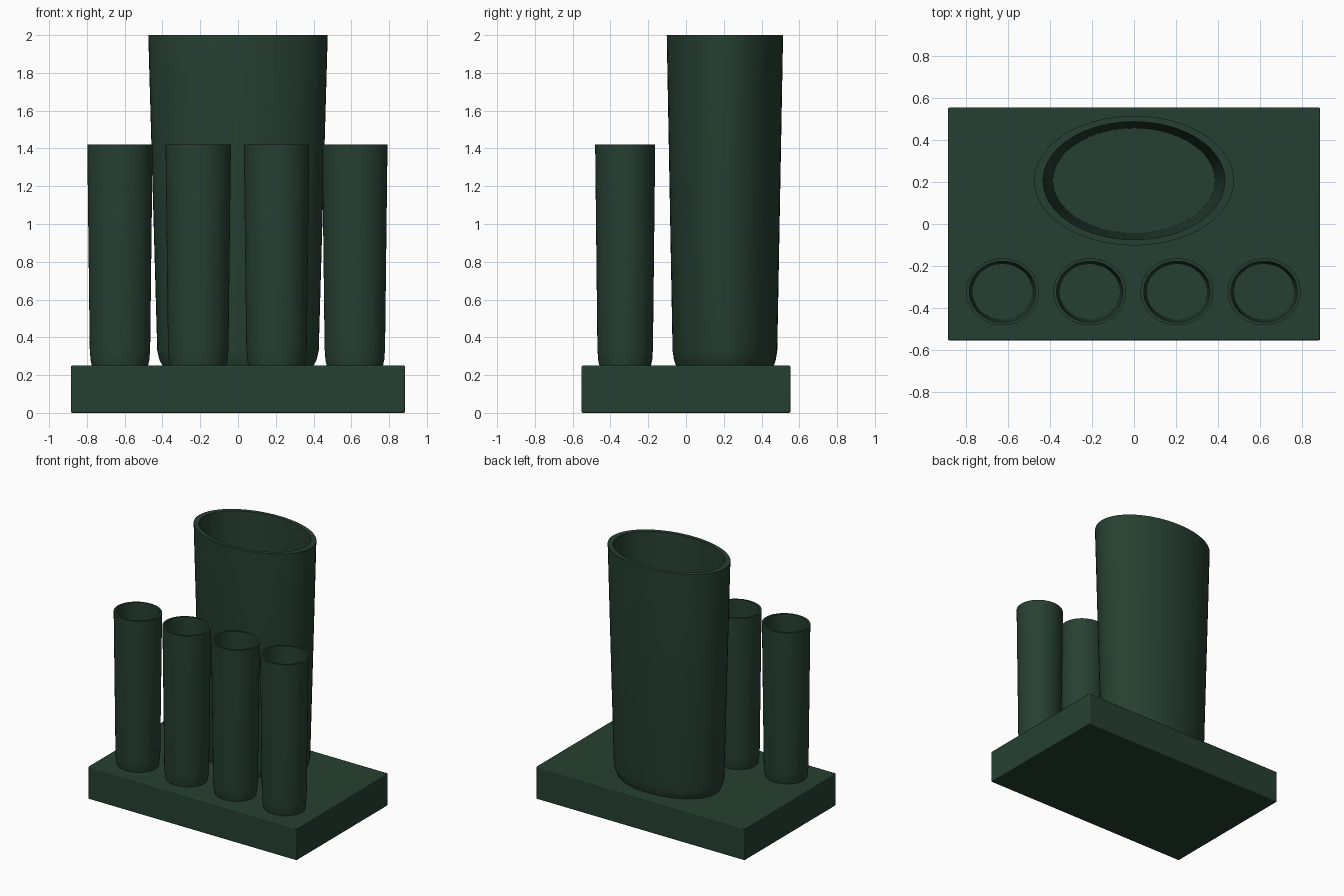
import bpy, bmesh, math

cube = bpy.data.objects.get("Cube")
if cube:
    bpy.data.objects.remove(cube, do_unlink=True)

GREEN = (0.0195, 0.0513, 0.0307, 1)
green = bpy.data.materials.new("dark_green")
green.use_nodes = True
green.diffuse_color = GREEN
green.node_tree.nodes["Principled BSDF"].inputs["Base Color"].default_value = GREEN

BASE_TOP = 0.25


def add_object(name, bm, location):
    bmesh.ops.recalc_face_normals(bm, faces=bm.faces)
    mesh = bpy.data.meshes.new(name)
    bm.to_mesh(mesh)
    bm.free()
    mesh.materials.append(green)
    obj = bpy.data.objects.new(name, mesh)
    obj.location = location
    bpy.context.collection.objects.link(obj)
    return obj


def shade(obj):
    bpy.ops.object.select_all(action='DESELECT')
    obj.select_set(True)
    bpy.context.view_layer.objects.active = obj
    bpy.ops.object.shade_smooth_by_angle(angle=math.radians(35))


def cup(name, x, y, rx, ry, profile, segments=64):
    """Oval cup: profile of (radius factor, height), capped at both ends."""
    bm = bmesh.new()
    rings = []
    for f, z in profile:
        angles = [2 * math.pi * i / segments for i in range(segments)]
        rings.append([bm.verts.new((rx * f * math.cos(a), ry * f * math.sin(a), z))
                      for a in angles])
    for low, high in zip(rings, rings[1:]):
        for i in range(segments):
            j = (i + 1) % segments
            bm.faces.new((low[i], low[j], high[j], high[i]))
    bm.faces.new(rings[0])
    bm.faces.new(rings[-1])
    shade(add_object(name, bm, (x, y, 0)))


# Rectangular base with a fine edge bevel
bm = bmesh.new()
bmesh.ops.create_cube(bm, size=1)
bmesh.ops.scale(bm, vec=(1.77, 1.106, BASE_TOP), verts=bm.verts)
base = add_object("base", bm, (0, 0, BASE_TOP / 2))
bevel = base.modifiers.new("edge_bevel", 'BEVEL')
bevel.width = 0.007
bevel.segments = 2
shade(base)

# Large oval holder: outer wall, rim, inner wall and floor
cup("large_holder", 0, 0.206, 0.475, 0.308, [
    (0.84, BASE_TOP), (0.875, 0.28), (0.9, 0.33), (1, 2),
    (0.91, 2), (0.81, 0.33)])

# Row of four small holders along the front
for i in range(4):
    cup(f"small_holder_{i + 1}", -0.625 + 0.4145 * i, -0.322, 0.173, 0.159, [
        (0.86, BASE_TOP), (0.9, 0.28), (0.925, 0.34), (1, 1.42),
        (0.91, 1.42), (0.83, 0.32)])
